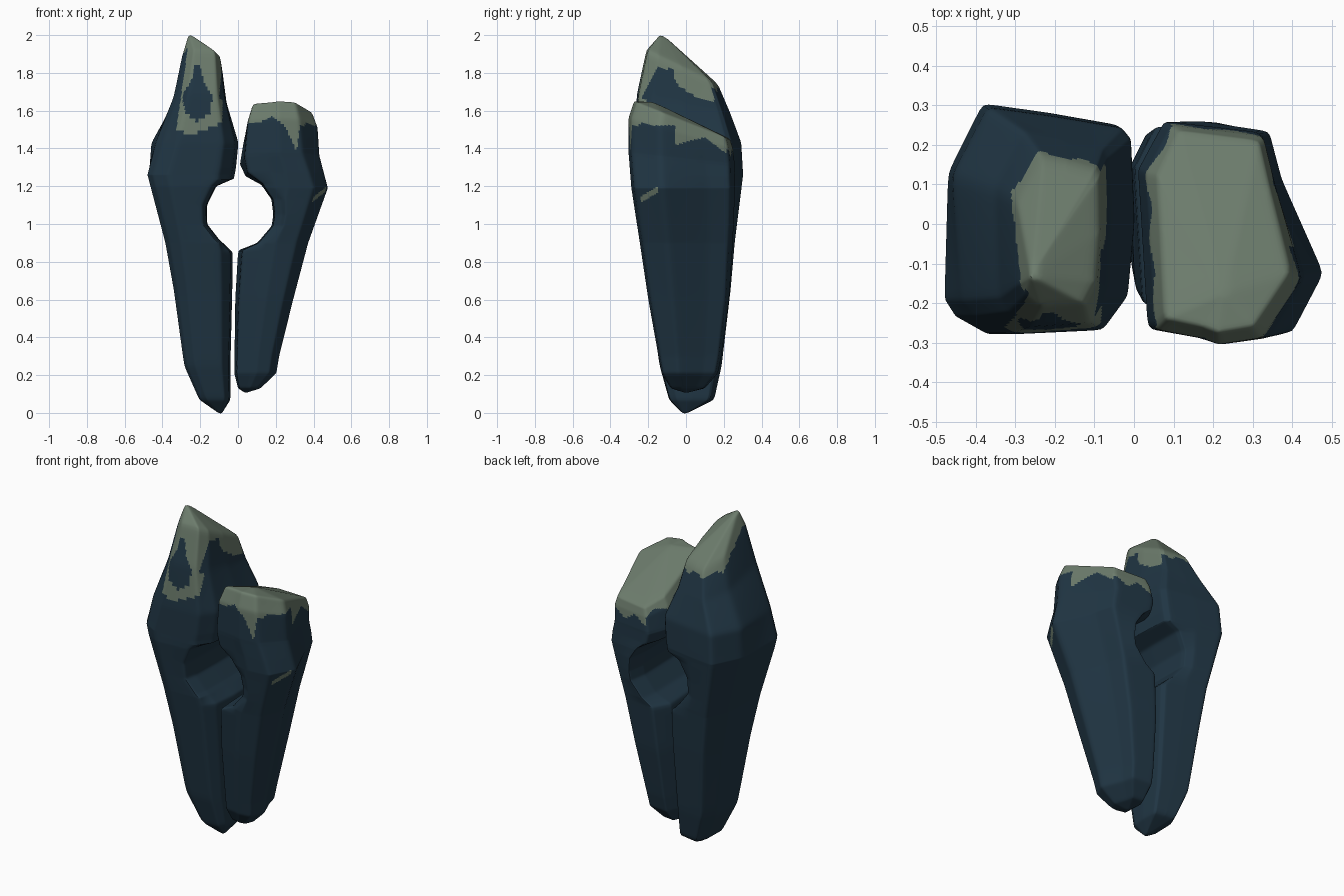
import bpy, bmesh, math

if "Cube" in bpy.data.objects:
    bpy.data.objects.remove(bpy.data.objects["Cube"])


def material(name, rgb):
    m = bpy.data.materials.new(name)
    m.diffuse_color = (*rgb, 1)
    m.use_nodes = True
    m.node_tree.nodes["Principled BSDF"].inputs["Base Color"].default_value = m.diffuse_color
    return m


SLATE = material("dark slate blue", (0.0145, 0.036, 0.057))
MOSS = material("pale moss green", (0.150, 0.200, 0.150))


def interp(pts, t):
    """Piecewise linear lookup."""
    if t <= pts[0][0]:
        return pts[0][1]
    for (a, va), (b, vb) in zip(pts, pts[1:]):
        if t <= b:
            return va + (vb - va) * (t - a) / (b - a)
    return pts[-1][1]


def stone(name, side, plan, outer, inner, opening, front, back, tilt,
          cut_front, cut_back, foot, peak, is_moss):
    """Loft a plan outline through levels; side is -1 for left, 1 for right.
    In the plan, u runs from the inner side (0) to the outer side (1), v front to back."""
    bm = bmesh.new()
    levels = sorted({z for z, _ in outer} | {z for z, _ in inner} | {z for z, _ in opening})
    rings = []
    for z in levels:
        xi, xo, y0, y1, t, cf, cb = (interp(f, z) for f in
                                     (inner, outer, front, back, tilt, cut_front, cut_back))
        hollow = interp(opening, z)
        ring = []
        for u, v in plan:
            d = u * abs(xo - xi)
            d = max(d, hollow + 0.3 * d) if hollow > 0 else d
            d -= u * (cf * max(0, 0.5 - v) + cb * max(0, v - 0.4))
            ring.append(bm.verts.new((xi + side * d, y0 + v * (y1 - y0), z - t * (v - 0.5))))
        rings.append(ring)
    n = len(plan)
    for a, b in zip(rings, rings[1:]):
        for i in range(n):
            j = (i + 1) % n
            bm.faces.new((a[i], a[j], b[j], b[i]))
    for ring, tip in ((rings[0], foot), (rings[-1], peak)):
        t = bm.verts.new(tip)
        for i in range(n):
            bm.faces.new((ring[i], ring[(i + 1) % n], t))
    # finer faces so the moss edge can follow its rule
    bmesh.ops.subdivide_edges(bm, edges=bm.edges[:], cuts=11, use_grid_fill=True)
    for _ in range(4):
        bmesh.ops.smooth_vert(bm, verts=bm.verts[:], factor=0.4,
                              use_axis_x=True, use_axis_y=True, use_axis_z=True)
    bmesh.ops.recalc_face_normals(bm, faces=bm.faces[:])
    mesh = bpy.data.meshes.new(name)
    bm.to_mesh(mesh)
    bm.free()
    ob = bpy.data.objects.new(name, mesh)
    bpy.context.collection.objects.link(ob)
    mesh.materials.append(SLATE)
    mesh.materials.append(MOSS)
    for p in mesh.polygons:
        p.material_index = int(is_moss(p.center, p.normal))
    bpy.context.view_layer.objects.active = ob
    ob.select_set(True)
    bpy.ops.object.shade_smooth_by_angle(angle=math.radians(40))
    ob.select_set(False)


# lower edges of the moss
TALL_INNER = [(-.24, 1.66), (-.15, 1.83), (-.07, 1.82), (-.05, 1.74), (.07, 1.66), (.17, 1.65)]
SHORT_FRONT = [(.05, 1.53), (.12, 1.54), (.18, 1.57), (.25, 1.52), (.31, 1.38),
               (.325, 1.50), (.38, 1.55)]
SHORT_SIDE = [(-.30, 1.36), (-.24, 1.44), (-.10, 1.45), (-.07, 1.52), (-.05, 1.42),
              (.10, 1.46), (.23, 1.36)]


def tall_moss(c, n):
    if c.z > 1.93:
        return True
    # front patch with a bare teardrop inside
    if n.y < -0.45 and c.y < -0.1:
        left = -0.33 + 0.14 * max(0.0, c.z - 1.47)
        low = 1.47 + 0.4 * abs(c.x + 0.25)
        half = interp([(1.54, 0), (1.58, .06), (1.66, .08), (1.70, .07),
                       (1.76, .03), (1.83, .02), (1.84, 0)], c.z)
        return c.z > low and left < c.x < -0.083 and abs(c.x + 0.215) >= half
    if n.y > 0.45 and n.z < 0.45:
        return c.z > 1.715 + 0.012 * math.sin(c.x * 60)
    # crest, hanging lower on the inner side
    if n.x > 0.45:
        return c.z > interp(TALL_INNER, c.y)
    ridge = 2.0 - 0.87 * max(0.0, c.y + 0.13)
    return c.y < 0.18 and c.z > ridge - 0.09 and c.x > -0.34


def short_moss(c, n):
    # small streak on the outer side
    if n.x > 0.2 and abs(c.y + 0.195) < 0.045 and abs(c.z - 1.155 - 0.6 * (c.y + 0.195)) < 0.017:
        return True
    # bare sloping corner at the front right
    if c.x > 0.33 and c.y < -0.05 and c.z < 1.52:
        return False
    if n.y < -0.5:
        return c.z > interp(SHORT_FRONT, c.x)
    if n.x < -0.4:
        return c.z > 1.48 - 0.3 * c.y + 0.015 * math.sin(c.y * 40)
    if n.y > 0.5:
        return c.z > 1.375 + 0.02 * math.sin(c.x * 45)
    return c.z > interp(SHORT_SIDE, c.y)


# tall stone on the left
stone("tall_stone", -1,
      [(1, .155), (.94, .08), (.76, 0), (.19, .02), (.04, .17), (0, .5),
       (.02, .86), (.07, .91), (.43, .96), (.79, 1), (.98, .7)],
      outer=[(.07, -.205), (.25, -.285), (.65, -.34), (.90, -.385), (1.26, -.48),
             (1.43, -.47), (1.64, -.375), (1.83, -.33)],
      inner=[(.07, -.04), (.25, -.04), (.65, -.03), (.85, -.027), (1.235, -.022),
             (1.30, -.01), (1.43, .003), (1.64, -.06), (1.83, -.085)],
      opening=[(.85, 0), (.92, .075), (1.0, .138), (1.1, .14), (1.2, .092), (1.24, 0)],
      front=[(.07, -.09), (.25, -.14), (.65, -.20), (.90, -.24), (1.2, -.28), (1.43, -.28),
             (1.64, -.26), (1.83, -.21)],
      back=[(.07, .15), (.25, .19), (.45, .22), (.90, .26), (1.26, .305), (1.43, .295),
            (1.64, .235), (1.83, .17)],
      tilt=[(1.43, 0), (1.64, .10), (1.83, .18)],
      cut_front=[(1.26, 0), (1.43, .10), (1.83, .10)],
      cut_back=[(1.43, 0), (1.64, .06), (1.83, .10)],
      foot=(-0.09, -0.01, -0.01), peak=(-0.26, -0.13, 2.01), is_moss=tall_moss)

# short stone on the right
stone("short_stone", 1,
      [(.06, .07), (.38, .03), (.53, 0), (.83, .03), (1, .3), (.77, .73),
       (.70, .95), (.15, 1), (.06, .87), (0, .78), (.02, .53)],
      outer=[(.13, .12), (.21, .205), (.30, .22), (.60, .295), (.90, .375), (1.19, .48),
             (1.35, .455), (1.48, .455), (1.55, .425)],
      inner=[(.13, .0), (.21, -.02), (.60, -.015), (.86, 0), (1.26, .025), (1.33, .01),
             (1.48, .03), (1.55, .06)],
      opening=[(.86, 0), (.90, .10), (.99, .17), (1.05, .175), (1.13, .16), (1.21, .10),
               (1.26, .015), (1.33, 0)],
      front=[(.13, -.08), (.21, -.13), (.60, -.20), (.90, -.245), (1.19, -.29),
             (1.35, -.305), (1.48, -.305), (1.55, -.275)],
      back=[(.13, .10), (.21, .17), (.45, .22), (.90, .25), (1.19, .262), (1.35, .26),
            (1.48, .25), (1.55, .235)],
      tilt=[(1.19, 0), (1.35, .06), (1.48, .16), (1.55, .20)],
      cut_front=[(1.19, 0), (1.35, .10), (1.48, .15), (1.55, .15)],
      cut_back=[(0, 0)],
      foot=(0.04, 0.0, 0.105), peak=(0.23, -0.17, 1.645), is_moss=short_moss)
